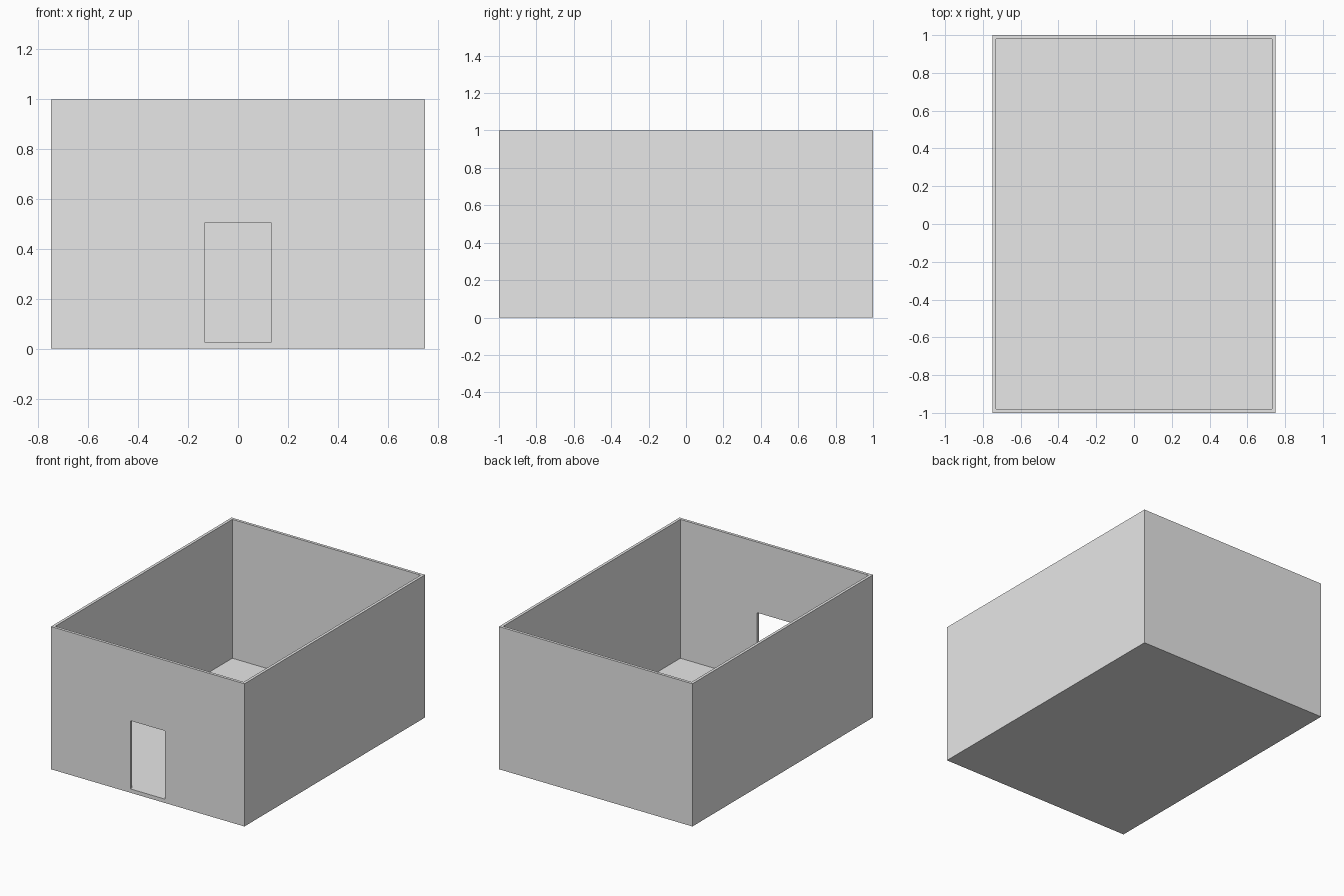
import bpy
import bmesh
from mathutils import Matrix, Vector

default_cube = bpy.data.objects.get("Cube")
if default_cube:
    bpy.data.objects.remove(default_cube, do_unlink=True)

WIDTH, DEPTH, HEIGHT = 1.5, 2.0, 1.0
WALL, FLOOR = 0.02, 0.027
DOOR_WIDTH, DOOR_TOP = 0.27, 0.505

plaster = bpy.data.materials.new("plain grey")
plaster.use_nodes = True
grey = (0.8, 0.8, 0.8, 1.0)
plaster.diffuse_color = grey
plaster.node_tree.nodes["Principled BSDF"].inputs["Base Color"].default_value = grey


def add_box(name, low, high):
    """Axis-aligned box between two corners."""
    low, high = Vector(low), Vector(high)
    bm = bmesh.new()
    place = Matrix.Translation((low + high) / 2) @ Matrix.Diagonal((*(high - low), 1))
    bmesh.ops.create_cube(bm, size=1, matrix=place)
    mesh = bpy.data.meshes.new(name)
    bm.to_mesh(mesh)
    bm.free()
    mesh.materials.append(plaster)
    obj = bpy.data.objects.new(name, mesh)
    bpy.context.collection.objects.link(obj)
    return obj


def cut(target, cutter):
    """Subtract the cutter from the target."""
    mod = target.modifiers.new(cutter.name, 'BOOLEAN')
    mod.operation = 'DIFFERENCE'
    mod.solver = 'EXACT'
    mod.object = cutter
    cutter.hide_render = True
    cutter.display_type = 'WIRE'


# Room: solid block that becomes the floor and four walls
x, y = WIDTH / 2, DEPTH / 2
room = add_box("room_shell", (-x, -y, 0), (x, y, HEIGHT))

# Open interior, left without a roof
interior = add_box("interior_cutter", (WALL - x, WALL - y, FLOOR),
                   (x - WALL, y - WALL, HEIGHT + 0.2))
cut(room, interior)

# Doorway through the front wall, level with the floor
doorway = add_box("doorway_cutter", (-DOOR_WIDTH / 2, -y - 0.1, FLOOR),
                  (DOOR_WIDTH / 2, -y + 0.1, DOOR_TOP))
cut(room, doorway)

# Make the cuts permanent and remove the cutters
bpy.ops.object.select_all(action='DESELECT')
bpy.context.view_layer.objects.active = room
room.select_set(True)
for name in [mod.name for mod in room.modifiers]:
    bpy.ops.object.modifier_apply(modifier=name)
for cutter in (interior, doorway):
    bpy.data.objects.remove(cutter, do_unlink=True)
